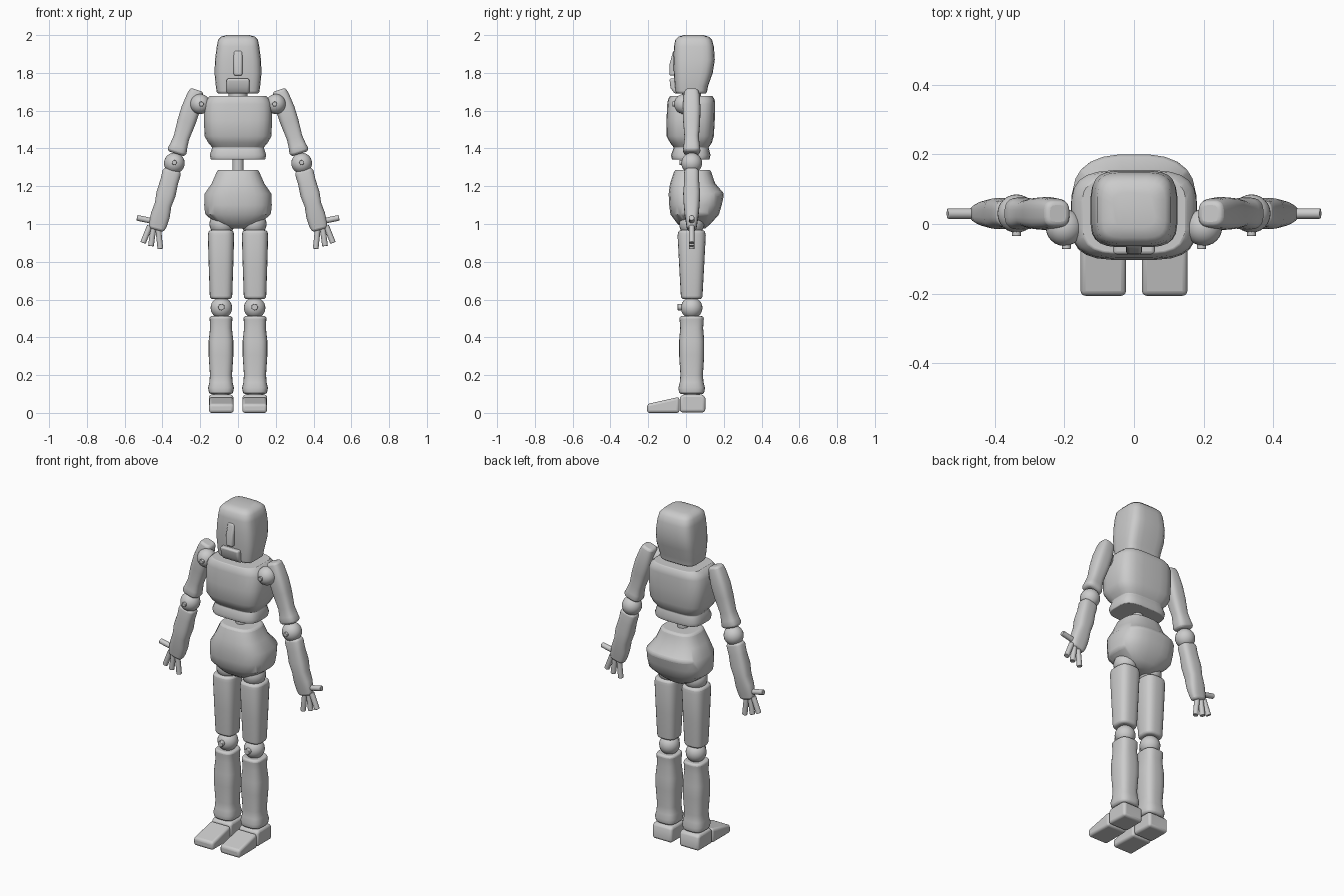
import bpy, bmesh, math
from mathutils import Vector, Matrix

if "Cube" in bpy.data.objects:
    bpy.data.objects.remove(bpy.data.objects["Cube"])


def finish(name, bm, mirror=False, bevel=0.0):
    bmesh.ops.recalc_face_normals(bm, faces=bm.faces)
    me = bpy.data.meshes.new(name)
    bm.to_mesh(me)
    bm.free()
    ob = bpy.data.objects.new(name, me)
    bpy.context.collection.objects.link(ob)
    if bevel:
        b = ob.modifiers.new("soften", "BEVEL")
        b.width, b.segments = bevel, 3
        b.limit_method, b.angle_limit = "ANGLE", math.radians(45)
    if mirror:
        m = ob.modifiers.new("mirror", "MIRROR")
        m.use_mirror_merge = False
    bpy.ops.object.select_all(action="DESELECT")
    ob.select_set(True)
    bpy.context.view_layer.objects.active = ob
    bpy.ops.object.shade_smooth_by_angle(angle=math.radians(40))
    return ob


def frame(a, b):
    """Matrix with local z from a to b and local y along world y."""
    a, b = Vector(a), Vector(b)
    z = (b - a).normalized()
    y = Vector((0, 1, 0))
    x = y.cross(z)
    m = Matrix((x, y, z)).transposed().to_4x4()
    m.translation = a
    return m


def loft(name, rings, power=3.5, matrix=None, mirror=False, bevel=0.012, seg=24):
    """Rounded-box sections (z, x centre, x half, y min, y max) joined into a solid."""
    bm = bmesh.new()
    loops = []
    for z, cx, hx, y0, y1 in rings:
        loop = []
        for i in range(seg):
            t = 2 * math.pi * (i + 0.5) / seg
            c, s = math.cos(t), math.sin(t)
            x = cx + hx * math.copysign(abs(c) ** (2 / power), c)
            y = (y0 + y1) / 2 + (y1 - y0) / 2 * math.copysign(abs(s) ** (2 / power), s)
            loop.append(bm.verts.new((x, y, z)))
        loops.append(loop)
    for p, q in zip(loops, loops[1:]):
        for i in range(seg):
            j = (i + 1) % seg
            bm.faces.new((p[i], p[j], q[j], q[i]))
    bm.faces.new(loops[0])
    bm.faces.new(loops[-1])
    if matrix:
        bm.transform(matrix)
    return finish(name, bm, mirror, bevel)


def limb(name, a, b, rings, power=3.0):
    """Mirrored limb along a-b; rings are (fraction, x half, y half)."""
    d = (Vector(b) - Vector(a)).length
    loft(name, [(t * d, 0, w, -h, h) for t, w, h in rings], power, frame(a, b), True)


def ball(name, p, r):
    bm = bmesh.new()
    bmesh.ops.create_uvsphere(bm, u_segments=24, v_segments=14, radius=r,
                              matrix=Matrix.Translation(p))
    finish(name, bm, True)


def rod(name, a, b, r, mirror=True, bevel=0.003):
    a, b = Vector(a), Vector(b)
    bm = bmesh.new()
    rot = (b - a).to_track_quat("Z", "Y").to_matrix().to_4x4()
    bmesh.ops.create_cone(bm, cap_ends=True, segments=16, radius1=r, radius2=r,
                          depth=(b - a).length, matrix=Matrix.Translation((a + b) / 2) @ rot)
    finish(name, bm, mirror, bevel)


def side_prism(name, pts, x0, x1, mirror=False, bevel=0.01):
    """Extrude a (y, z) outline from x0 to x1."""
    bm = bmesh.new()
    f = bm.faces.new([bm.verts.new((x0, y, z)) for y, z in pts])
    r = bmesh.ops.extrude_face_region(bm, geom=[f])
    bmesh.ops.translate(bm, vec=(x1 - x0, 0, 0),
                        verts=[v for v in r["geom"] if isinstance(v, bmesh.types.BMVert)])
    finish(name, bm, mirror, bevel)


# head, nose, jaw and neck
loft("head", [(1.69, 0, .112, -.055, .11), (1.73, 0, .118, -.06, .117),
              (1.80, 0, .125, -.065, .142), (1.87, 0, .122, -.067, .153),
              (1.94, 0, .113, -.064, .148), (1.975, 0, .106, -.057, .138),
              (1.992, 0, .09, -.04, .12), (2.0, 0, .06, -.01, .09)], 4.2)
side_prism("nose", [(-.05, 1.925), (-.068, 1.915), (-.086, 1.85), (-.088, 1.785), (-.05, 1.785)],
           -.023, .023)
side_prism("jaw", [(-.03, 1.77), (-.088, 1.77), (-.082, 1.72), (-.06, 1.69), (-.03, 1.69)],
           -.06, .06)
rod("neck", (0, .03, 1.64), (0, .03, 1.72), .05, False)

# torso, spine and pelvis
loft("chest", [(1.342, 0, .145, -.075, .125), (1.365, 0, .15, -.08, .13),
               (1.405, 0, .137, -.065, .12), (1.43, 0, .158, -.085, .137),
               (1.465, 0, .178, -.103, .148), (1.55, 0, .181, -.104, .153),
               (1.635, 0, .18, -.1, .155), (1.66, 0, .168, -.096, .152),
               (1.678, 0, .15, -.085, .14)], 3.6)
rod("spine", (0, .03, 1.25), (0, .03, 1.37), .03, False)
loft("pelvis", [(.975, 0, .06, -.01, .10), (1.0, 0, .11, -.045, .13),
                (1.05, 0, .175, -.083, .175), (1.10, 0, .18, -.09, .19),
                (1.16, 0, .178, -.093, .203), (1.215, 0, .14, -.085, .155),
                (1.265, 0, .118, -.068, .138), (1.287, 0, .108, -.06, .13)], 2.8)

# legs
ball("hip_ball", (.085, .03, 1.0), .066)
limb("thigh", (.09, .03, .603), (.09, .03, .967),
     [(0, .057, .056), (.06, .06, .058), (.45, .065, .066), (.92, .07, .075), (1, .066, .07)])
ball("knee_ball", (.088, .03, .556), .057)
rod("knee_screw", (.088, -.044, .56), (.088, 0, .56), .017)
limb("shin", (.09, .03, .1), (.09, .03, .512),
     [(0, .063, .066), (.08, .069, .071), (.15, .062, .063), (.25, .059, .06),
      (.5, .066, .067), (.68, .066, .067), (.85, .058, .061), (.94, .06, .064), (1, .062, .065)])
ball("ankle_ball", (.09, .03, .09), .045)
side_prism("heel", [(-.033, .003), (.102, .003), (.102, .08), (.09, .097), (-.02, .097), (-.033, .08)],
           .025, .154, True, .014)
side_prism("toe", [(-.035, 0), (-.206, 0), (-.206, .047), (-.035, .085)], .023, .153, True, .014)

# arms
ball("shoulder_ball", (.2, -.01, 1.635), .053)
rod("shoulder_screw", (.194, -.072, 1.635), (.194, -.03, 1.635), .013)
limb("upper_arm", (.218, .03, 1.71), (.327, .03, 1.372),
     [(0, .036, .036), (.1, .043, .043), (.3, .05, .047), (.5, .049, .045), (.75, .042, .038),
      (.88, .047, .043), (.95, .052, .046), (1, .047, .04)])
ball("elbow_ball", (.337, .03, 1.322), .055)
rod("elbow_screw", (.337, -.035, 1.325), (.337, 0, 1.325), .013)
limb("forearm_and_hand", (.347, .03, 1.288), (.432, .03, .968),
     [(0, .045, .036), (.06, .05, .04), (.2, .048, .04), (.4, .052, .045), (.58, .045, .042),
      (.75, .051, .037), (.9, .049, .029), (1, .04, .024)])

# fingers
for i, (a, b) in enumerate([((.467, .99), (.503, .9)), ((.446, .99), (.461, .883)),
                            ((.424, .99), (.411, .868)), ((.45, 1.015), (.535, 1.033))]):
    rod("thumb" if i == 3 else f"finger_{i + 1}", (a[0], .03, a[1]), (b[0], .03, b[1]), .015)
